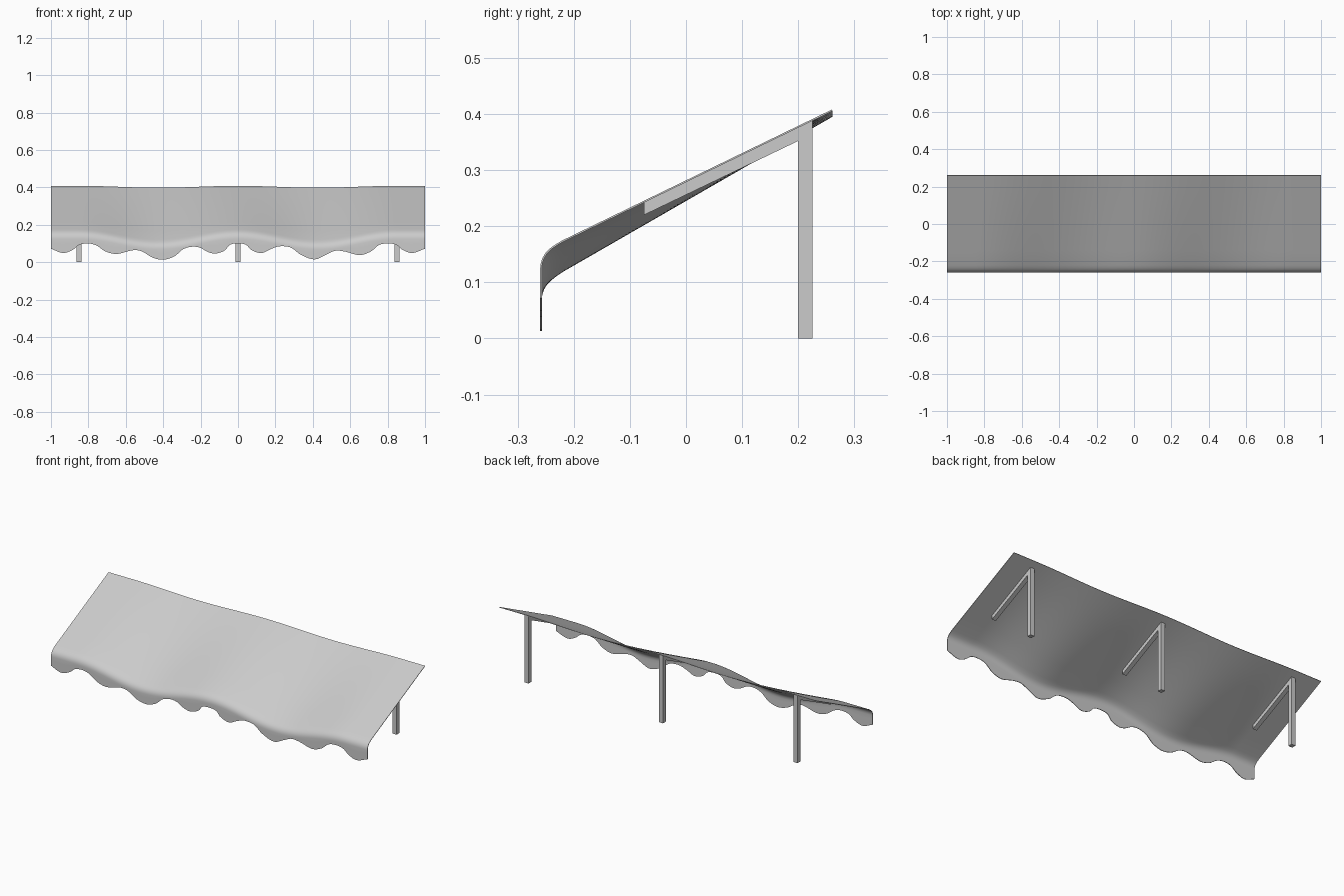
import bpy, bmesh, math

if "Cube" in bpy.data.objects:
    bpy.data.objects.remove(bpy.data.objects["Cube"])

COLS = 240
SUPPORT_X = (-0.85, 0.0, 0.85)

# Scalloped lower edge of the valance: (x, z)
EDGE = [(-1, .072), (-.935, .049), (-.88, .068), (-.85, .092), (-.80, .1),
        (-.755, .088), (-.71, .058), (-.65, .044), (-.56, .064), (-.515, .058),
        (-.46, .026), (-.40, .013), (-.34, .031), (-.295, .068), (-.25, .082),
        (-.205, .078), (-.16, .054), (-.12, .046), (-.07, .063), (-.045, .092),
        (0, .1), (.045, .092), (.07, .066), (.125, .049), (.18, .072),
        (.225, .085), (.285, .077), (.335, .04), (.41, .015), (.475, .042),
        (.52, .061), (.57, .057), (.65, .038), (.71, .057), (.755, .092),
        (.81, .1), (.85, .09), (.88, .066), (.93, .049), (1, .072)]


def edge_z(x):
    """Smooth interpolation through the scallop points."""
    n = len(EDGE)

    def slope(k):
        a, b = EDGE[max(k - 1, 0)], EDGE[min(k + 1, n - 1)]
        return (b[1] - a[1]) / (b[0] - a[0])

    i = max(k for k in range(n - 1) if EDGE[k][0] <= x + 1e-9)
    (x0, z0), (x1, z1) = EDGE[i], EDGE[i + 1]
    h = x1 - x0
    t = (x - x0) / h
    return ((2*t**3 - 3*t**2 + 1) * z0 + (t**3 - 2*t**2 + t) * h * slope(i)
            + (3*t**2 - 2*t**3) * z1 + (t**3 - t**2) * h * slope(i + 1))


def sag(x, y):
    """Fabric hangs between supports, more at the front than the back."""
    if abs(x) > 0.85:
        return 0.0
    depth = 0.01 + 0.045 * min(1, (0.26 - y) / 0.5)
    return depth * 0.5 * (1 - math.cos(2 * math.pi * x / 0.85))


def make_object(name, bm):
    me = bpy.data.meshes.new(name)
    bm.to_mesh(me)
    bm.free()
    ob = bpy.data.objects.new(name, me)
    bpy.context.collection.objects.link(ob)
    return ob


# Canopy: sloping sheet, rounded front bend, hanging valance
slope_rows = [(0.26 - 0.48 * k / 6, 0.408 - 0.233 * k / 6) for k in range(7)]
bend = [(-.232, .168), (-.242, .161), (-.25, .153), (-.256, .143), (-.259, .133), (-.26, .124)]
profile = slope_rows + bend
bm = bmesh.new()
grid = []
for i in range(COLS + 1):
    x = -1 + 2 * i / COLS
    col = [bm.verts.new((x, y, z - sag(x, y))) for y, z in profile]
    top, low = col[-1].co.z, edge_z(x)
    col += [bm.verts.new((x, -0.26, top + (low - top) * k / 3)) for k in (1, 2, 3)]
    grid.append(col)
for a, b in zip(grid, grid[1:]):
    for j in range(len(a) - 1):
        bm.faces.new((a[j], a[j + 1], b[j + 1], b[j]))
canopy = make_object("canopy", bm)
solid = canopy.modifiers.new("thickness", 'SOLIDIFY')
solid.thickness = 0.003
solid.offset = -1
bpy.context.view_layer.objects.active = canopy
canopy.select_set(True)
bpy.ops.object.modifier_apply(modifier=solid.name)
bpy.ops.object.shade_smooth_by_angle(angle=math.radians(40))


# Supports: upright post with a sloping arm under the canopy
def support(name, x, outline, width=0.025):
    bm = bmesh.new()
    face = bm.faces.new([bm.verts.new((x - width / 2, y, z)) for y, z in outline])
    ext = bmesh.ops.extrude_face_region(bm, geom=[face])
    verts = [v for v in ext["geom"] if isinstance(v, bmesh.types.BMVert)]
    bmesh.ops.translate(bm, verts=verts, vec=(width, 0, 0))
    bmesh.ops.recalc_face_normals(bm, faces=bm.faces)
    make_object(name, bm)


outline = [(.2, 0), (.225, 0), (.225, .388), (-.075, .243), (-.075, .22), (.2, .352)]
for side, x in zip(("left", "middle", "right"), SUPPORT_X):
    support(side + "_support", x, outline)
